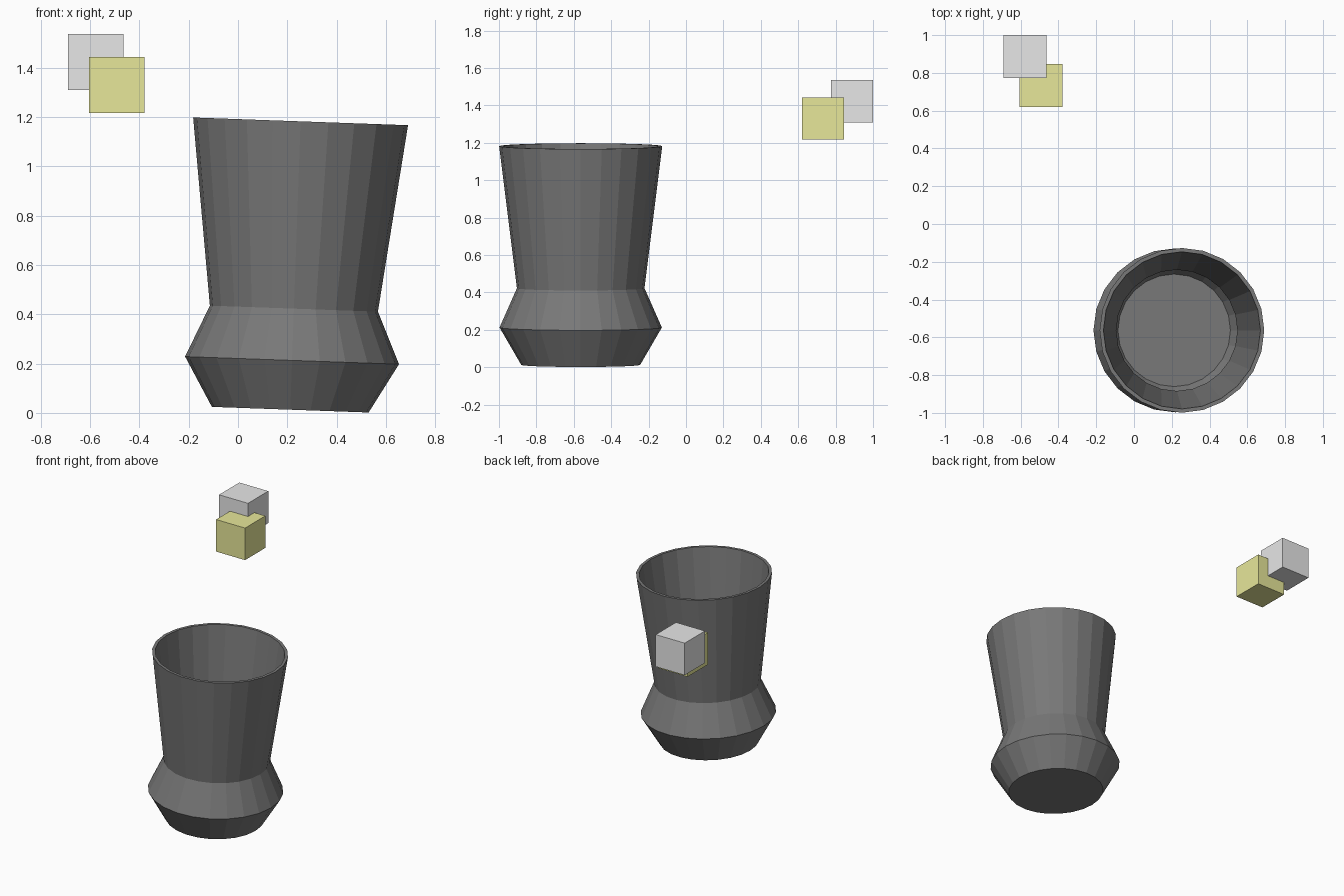
import bpy
import bmesh
import math
from mathutils import Vector

old = bpy.data.objects.get("Cube")
if old:
    bpy.data.objects.remove(old, do_unlink=True)


def make_material(name, rgb):
    mat = bpy.data.materials.new(name)
    mat.use_nodes = True
    colour = (*rgb, 1.0)
    mat.diffuse_color = colour
    mat.node_tree.nodes["Principled BSDF"].inputs["Base Color"].default_value = colour
    return mat


def add_object(name, bm, mat, location):
    bmesh.ops.recalc_face_normals(bm, faces=bm.faces)
    mesh = bpy.data.meshes.new(name)
    bm.to_mesh(mesh)
    bm.free()
    mesh.materials.append(mat)
    obj = bpy.data.objects.new(name, mesh)
    obj.location = location
    bpy.context.collection.objects.link(obj)
    return obj


def lathe(profile, sides):
    """Spin a closed radius/height profile around z."""
    bm = bmesh.new()
    verts = [bm.verts.new((0, r, z)) for r, z in profile]
    edges = [bm.edges.new(pair) for pair in zip(verts, verts[1:])]
    bmesh.ops.spin(bm, geom=verts + edges, cent=(0, 0, 0), axis=(0, 0, 1),
                   angle=math.tau, steps=sides, use_duplicate=False)
    bmesh.ops.remove_doubles(bm, verts=bm.verts, dist=0.0005)
    return bm


def add_block(name, mat, centre, size):
    bm = bmesh.new()
    bmesh.ops.create_cube(bm, size=size)
    return add_object(name, bm, mat, Vector(centre))


dark_grey = make_material("dark grey", (0.19, 0.19, 0.19))
light_grey = make_material("light grey", (0.8, 0.8, 0.8))
olive = make_material("olive yellow", (0.8, 0.8, 0.32))

# Cup: outer wall from the base up to the rim, then the inner wall down to the floor
outer = [(0.318, 0), (0.434, 0.2), (0.341, 0.41), (0.436, 1.17)]
wall = 0.02
inner = [(r - wall, z) for r, z in reversed(outer[1:])]
inner.append((outer[0][0] - wall, wall))
profile = [(0, 0)] + outer + inner + [(0, wall)]
cup = add_object("cup", lathe(profile, 24), dark_grey, (0.212, -0.563, 0.013))
cup.rotation_euler.y = math.radians(2.05)

# Two overlapping floating blocks
add_block("grey_block", light_grey, (-0.577, 0.887, 1.423), 0.226)
add_block("olive_block", olive, (-0.492, 0.733, 1.33), 0.226)
